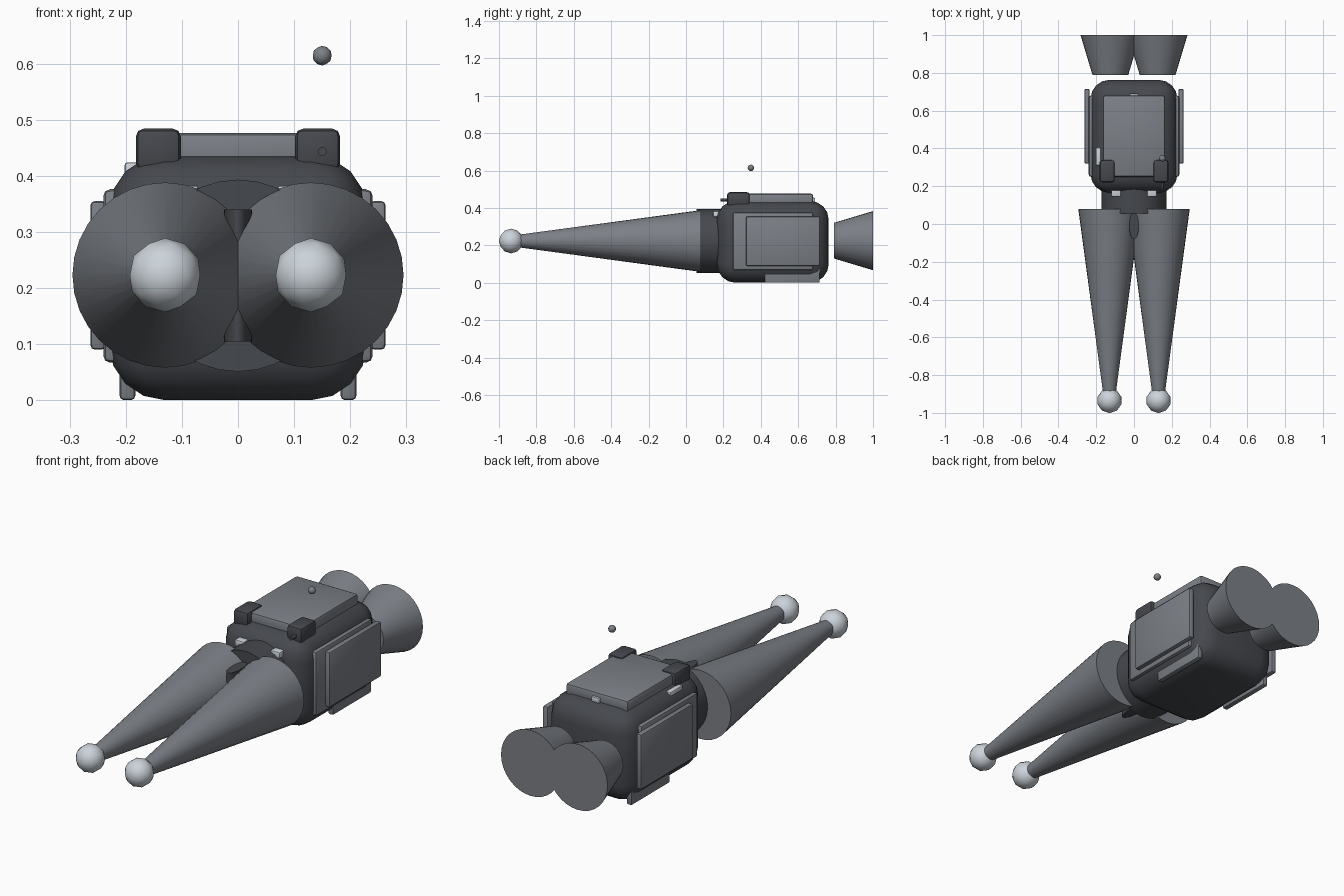
import bpy, math
from mathutils import Matrix

if "Cube" in bpy.data.objects:
    bpy.data.objects.remove(bpy.data.objects["Cube"])


def smooth(ob, angle=40):
    bpy.ops.object.select_all(action='DESELECT')
    ob.select_set(True)
    bpy.context.view_layer.objects.active = ob
    bpy.ops.object.shade_smooth_by_angle(angle=math.radians(angle))


def colour(name, rgb):
    m = bpy.data.materials.new(name)
    m.diffuse_color = (*rgb, 1)
    m.use_nodes = True
    m.node_tree.nodes["Principled BSDF"].inputs["Base Color"].default_value = m.diffuse_color
    return m


DARK = colour("dark", (0.06, 0.065, 0.075))
GREY = colour("grey", (0.2, 0.215, 0.24))
LIGHT = colour("light", (0.6, 0.65, 0.7))


def box(name, x, y, z, mat, bevel=0.008, seg=2):
    """Bevelled box given (min, max) ranges on each axis."""
    bpy.ops.mesh.primitive_cube_add(size=1)
    ob = bpy.context.object
    ob.name = name
    size = [r[1] - r[0] for r in (x, y, z)]
    mid = [(r[1] + r[0]) / 2 for r in (x, y, z)]
    ob.data.transform(Matrix.Diagonal((*size, 1)))
    ob.location = mid
    ob.data.materials.append(mat)
    mod = ob.modifiers.new("bevel", 'BEVEL')
    mod.width, mod.segments = bevel, seg
    bpy.ops.object.modifier_apply(modifier="bevel")
    smooth(ob)
    return ob


def cone(name, x, z, y0, y1, r0, r1, mat, sides=32):
    """Round frustum along y, radius r0 at y0 and r1 at y1."""
    bpy.ops.mesh.primitive_cone_add(
        vertices=sides, radius1=r0, radius2=r1, depth=y1 - y0,
        location=(x, (y0 + y1) / 2, z), rotation=(-math.pi / 2, 0, 0))
    ob = bpy.context.object
    ob.name = name
    ob.data.materials.append(mat)
    smooth(ob)
    return ob


def ball(name, loc, r, mat):
    bpy.ops.mesh.primitive_ico_sphere_add(subdivisions=2, radius=r, location=loc)
    ob = bpy.context.object
    ob.name = name
    ob.data.materials.append(mat)
    smooth(ob, 60)


# Main body with a top plate
box("body", (-.23, .23), (.165, .763), (.0, .437), DARK, .1, 4)
box("top_plate", (-.165, .165), (.25, .68), (.41, .476), GREY, .012)

# Neck between the body and the front cones, with a centre fin
cone("neck", 0, .222, .055, .25, .171, .171, DARK)
fin = cone("centre_fin", 0, .222, -.117, .118, .025, .025, DARK, 20)
fin.rotation_euler = (0, 0, 0)
fin.scale = (1, 2.8, 1)
fin.location = (0, -.01, .222)

# Paired parts on both sides
for side, s in (("left", -1), ("right", 1)):
    def span(a, b):
        return tuple(sorted((s * a, s * b)))
    cone("front_cone_" + side, s * .13, .223, -.9, .08, .033, .165, GREY)
    ball("tip_ball_" + side, (s * .13, -.935, .223), .066, LIGHT)
    cone("rear_cone_" + side, s * .125, .225, .79, 1.0, .095, .158, GREY)
    box("inner_side_panel_" + side, span(.2, .24), (.25, .68), (.067, .376), GREY, .012)
    box("outer_side_panel_" + side, span(.235, .263), (.32, .715), (.09, .355), GREY)
    box("skid_" + side, span(.183, .211), (.42, .715), (0, .12), GREY)
    box("top_block_" + side, span(.102, .182), (.22, .34), (.408, .484), DARK, .014)
    box("front_lamp_" + side, span(.07, .12), (.145, .2), (.352, .383), LIGHT, .006)

# Small details
cone("nozzle", .15, .443, .185, .23, .008, .008, DARK, 12)
ball("floating_ball", (.15, .347, .614), .0175, GREY)
box("rear_lamp", (-.022, .022), (.66, .69), (.43, .455), LIGHT, .005)
box("side_lamp", (-.202, -.175), (.31, .405), (.38, .424), LIGHT, .005)
